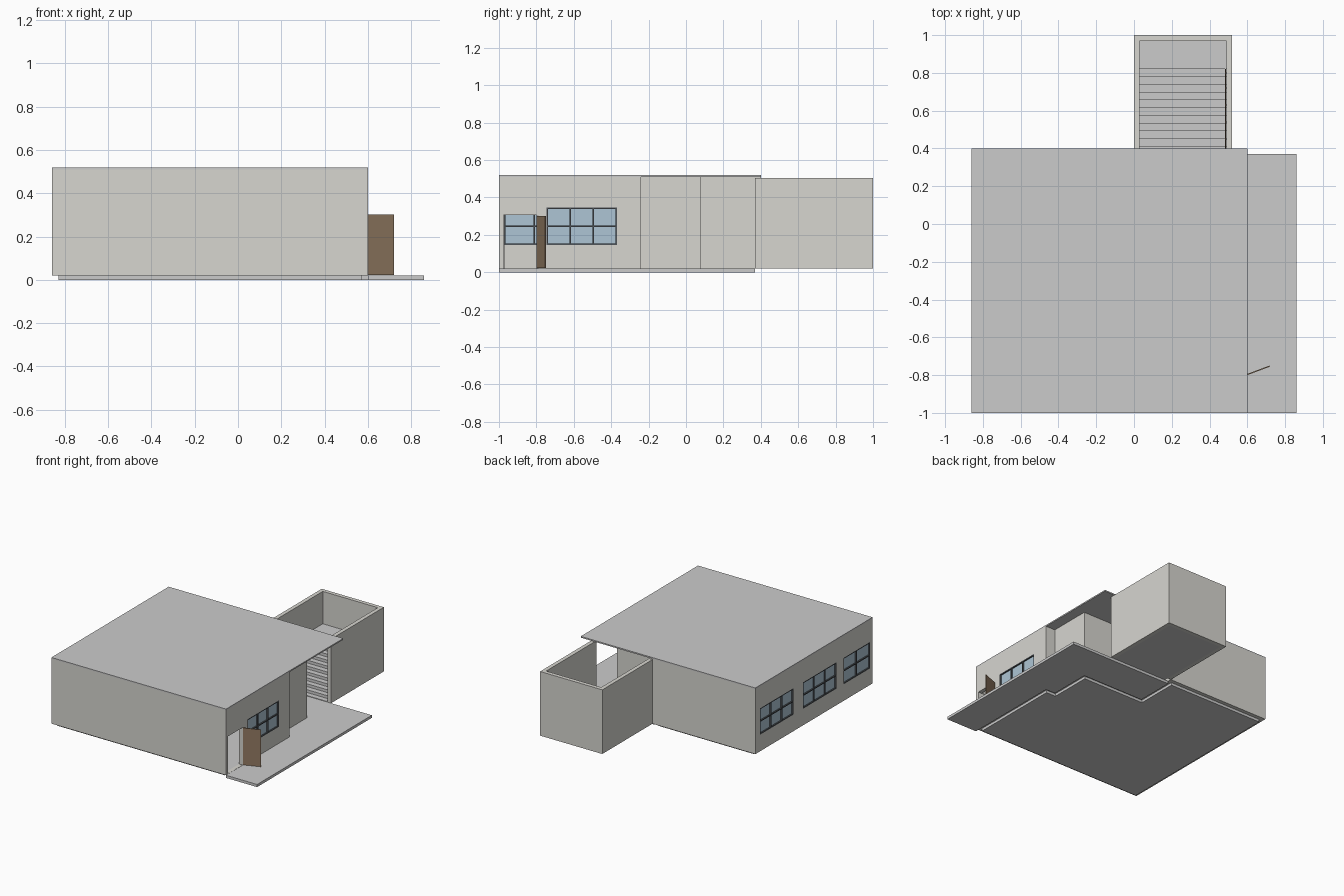
import bpy, bmesh, math
from mathutils import Vector

if "Cube" in bpy.data.objects:
    bpy.data.objects.remove(bpy.data.objects["Cube"])


def material(name, rgb):
    m = bpy.data.materials.new(name)
    m.diffuse_color = (*rgb, 1)
    m.use_nodes = True
    m.node_tree.nodes["Principled BSDF"].inputs["Base Color"].default_value = m.diffuse_color
    return m


WALL = material("plaster", (0.68, 0.67, 0.63))
GLASS = material("glass", (0.42, 0.56, 0.66))
FRAME = material("dark_frame", (0.08, 0.09, 0.1))
WOOD = material("wood", (0.28, 0.19, 0.12))


def finish(name, bm, mat=None):
    bmesh.ops.recalc_face_normals(bm, faces=bm.faces)
    me = bpy.data.meshes.new(name)
    bm.to_mesh(me)
    bm.free()
    ob = bpy.data.objects.new(name, me)
    bpy.context.collection.objects.link(ob)
    if mat:
        me.materials.append(mat)
    return ob


def extrude(name, points, offset, mat=None):
    """Solid made by sweeping a flat outline along an offset."""
    bm = bmesh.new()
    f = bm.faces.new([bm.verts.new(p) for p in points])
    top = bmesh.ops.extrude_face_region(bm, geom=[f], use_keep_orig=True)
    verts = [v for v in top["geom"] if isinstance(v, bmesh.types.BMVert)]
    bmesh.ops.translate(bm, verts=verts, vec=Vector(offset))
    return finish(name, bm, mat)


def prism(name, plan, z0, z1, mat=None):
    return extrude(name, [(x, y, z0) for x, y in plan], (0, 0, z1 - z0), mat)


def box(name, x0, x1, y0, y1, z0, z1, mat=None):
    return prism(name, [(x0, y0), (x1, y0), (x1, y1), (x0, y1)], z0, z1, mat)


def cut(ob, cutter):
    mod = ob.modifiers.new("cut", 'BOOLEAN')
    mod.operation = 'DIFFERENCE'
    mod.solver = 'EXACT'
    mod.object = cutter
    cutter.hide_render = True
    bpy.context.view_layer.objects.active = ob
    bpy.ops.object.modifier_apply(modifier=mod.name)
    bpy.data.objects.remove(cutter)


# plan outlines
outer = [(-.86, -1), (.6, -1), (.6, -.24), (.52, -.24), (.52, .08), (0, .08), (0, .4), (-.86, .4)]
inner = [(-.83, -.97), (.57, -.97), (.57, -.27), (.49, -.27), (.49, .05), (-.03, .05), (-.03, .37), (-.83, .37)]

# house walls
walls = prism("house_walls", outer, .02, .51, WALL)
cut(walls, prism("room_cutter", inner, -.1, .7))

# floors, porch and roof
prism("house_floor", inner, 0, .02)
prism("porch_slab", [(.6, -1), (.86, -1), (.86, .37), (.52, .37), (.52, -.24), (.6, -.24)], 0, .02)
box("stair_hall_floor", 0, .52, .08, .37, 0, .02)
box("roof", -.86, .6, -1, .4, .51, .52)


# windows: opening, glass pane and thin bars
def window(name, x_out, inward, y0, y1, columns, z0=.145, z1=.345):
    a, b = x_out - .05, x_out + .05
    cut(walls, box("window_cutter", a, b, y0, y1, z0, z1))
    xc = x_out + inward * .012
    box(name + "_glass", xc - .002, xc + .002, y0, y1, z0, z1, GLASS)
    w, d = .004, .012
    for i in range(columns + 1):
        y = y0 + w + (y1 - y0 - 2 * w) * i / columns
        box(f"{name}_upright_{i}", xc - d, xc + d, y - w, y + w, z0, z1, FRAME)
    for i in range(3):
        z = z0 + w + (z1 - z0 - 2 * w) * i / 2
        box(f"{name}_rail_{i}", xc - d, xc + d, y0, y1, z - w, z + w, FRAME)


window("porch_window", .6, -1, -.745, -.37, 3)
window("side_window_back", -.86, 1, -.055, .345, 3)
window("side_window_middle", -.86, 1, -.57, -.17, 3)
window("side_window_front", -.86, 1, -.972, -.65, 2)

# doorway and open door leaf
cut(walls, box("door_cutter", .5, .7, -.975, -.8, .021, .305))
along = Vector((.12, .045, 0))
side = Vector((-.045, .12, 0)).normalized() * .006
hinge = Vector((.6, -.8, .022))
extrude("door", [hinge, hinge + along, hinge + along + side, hinge + side], (0, 0, .28), WOOD)

# stair tower, open on the porch side
prism("tower_walls", [(.49, .37), (.52, .37), (.52, 1), (0, 1), (0, .4), (.03, .4), (.03, .97), (.49, .97)],
      .02, .505, WALL)

# half flight of steps with landing
steps, y0, y1, z0, z1 = 11, .41, .82, .024, .26
profile = [(.97, z1), (.97, .02), (.37, .02), (.37, z0)]
for i in range(steps):
    y = y0 + (y1 - y0) * i / (steps - 1)
    profile += [(y, z0 + (z1 - z0) * i / steps), (y, z0 + (z1 - z0) * (i + 1) / steps)]
extrude("steps", [(.03, y, z) for y, z in profile], (.46, 0, 0))

# handrail on the tower wall
extrude("handrail", [(.482, .40, .115), (.482, .82, .345), (.482, .82, .355), (.482, .40, .125)], (.006, 0, 0), WOOD)
for i, y in enumerate((.45, .54, .63, .72, .8)):
    z = .115 + (y - .4) * .548
    box(f"rail_bracket_{i}", .484, .49, y - .003, y + .003, z - .008, z + .004, FRAME)
